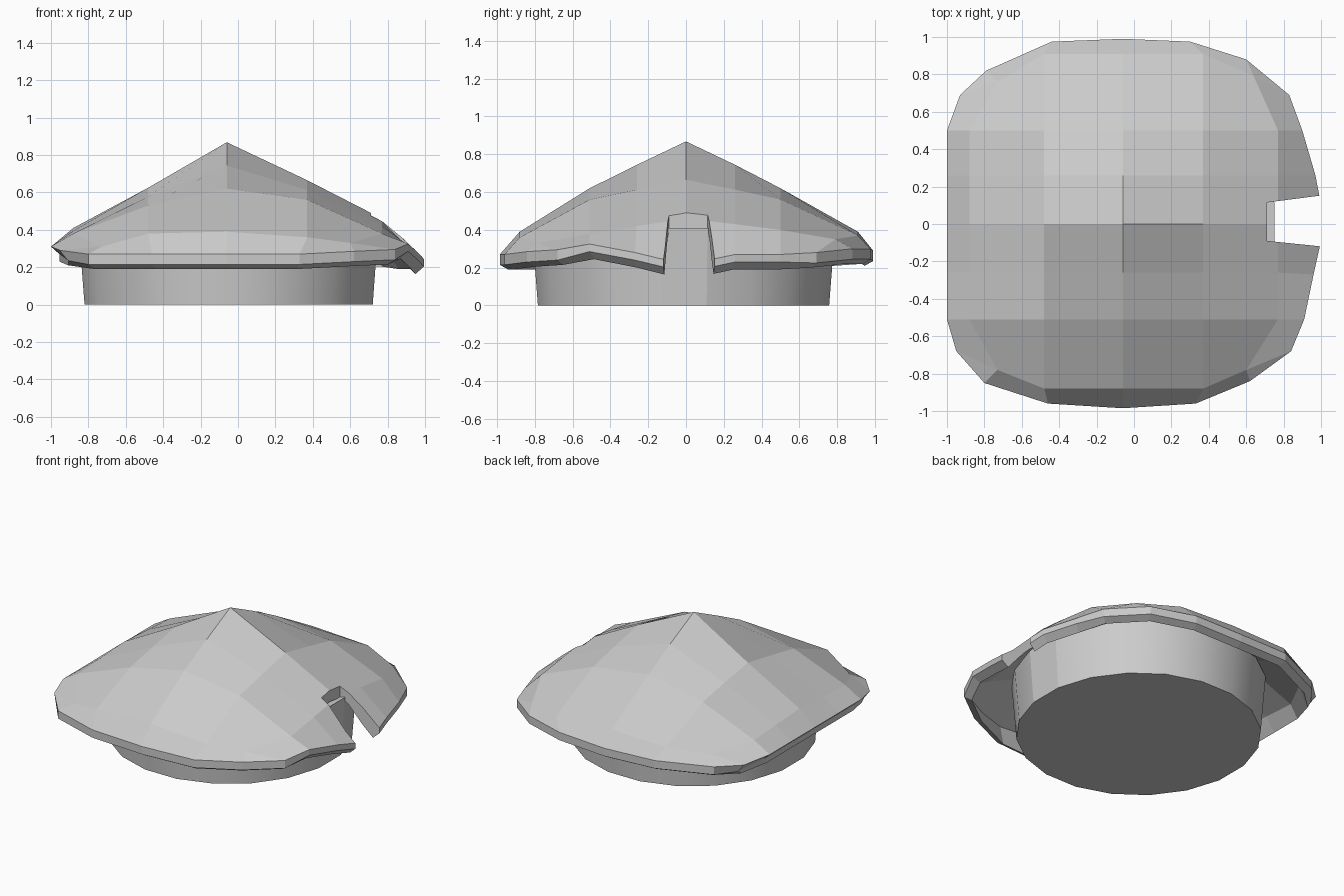
import bpy, bmesh, math

if "Cube" in bpy.data.objects:
    bpy.data.objects.remove(bpy.data.objects["Cube"])


def make_object(name, verts, faces):
    mesh = bpy.data.meshes.new(name)
    mesh.from_pydata(verts, [], faces)
    bm = bmesh.new()
    bm.from_mesh(mesh)
    bmesh.ops.recalc_face_normals(bm, faces=bm.faces)
    bm.to_mesh(mesh)
    bm.free()
    obj = bpy.data.objects.new(name, mesh)
    bpy.context.collection.objects.link(obj)
    return obj


def mid(a, b):
    return [(p + q) / 2 for p, q in zip(a, b)]


# Roof: height grid for the sloping top
xs = [-0.88, -0.48, -0.06, 0.37, 0.77]
row_a = [0.38, 0.53, 0.62, 0.56, 0.38]
row_mid = [0.41, 0.625, 0.868, 0.665, 0.46]
row_b = [0.38, 0.54, 0.62, 0.56, 0.40]
ys = [-0.88, -0.51, -0.26, 0, 0.26, 0.50, 0.91]
heights = [[0.31, 0.38, 0.39, 0.36, 0.33], row_a, mid(row_a, row_mid), row_mid,
           mid(row_mid, row_b), row_b, [0.34, 0.38, 0.39, 0.37, 0.35]]
NX, NY = len(xs), len(ys)
top = [(x, y, z) for y, hs in zip(ys, heights) for x, z in zip(xs, hs)]
# pull the grid corners in
for idx, (x, y) in {0: (-0.73, -0.78), NX - 1: (0.60, -0.78),
                    NX * (NY - 1): (-0.73, 0.76), NX * NY - 1: (0.64, 0.79)}.items():
    top[idx] = (x, y, top[idx][2])

# Roof: eave outline, anticlockwise from the front left
rim = [(-0.46, -0.96, 0.27), (-0.06, -0.985, 0.27), (0.33, -0.96, 0.27),
       (0.62, -0.84, 0.285), (0.84, -0.68, 0.295),
       (0.91, -0.51, 0.325), (0.96, -0.27, 0.28), (1.02, 0, 0.215),
       (0.97, 0.26, 0.27), (0.90, 0.50, 0.27),
       (0.83, 0.69, 0.28), (0.60, 0.88, 0.30),
       (0.30, 0.975, 0.30), (-0.06, 0.99, 0.29), (-0.44, 0.975, 0.30),
       (-0.79, 0.82, 0.29), (-0.93, 0.69, 0.29),
       (-1, 0.50, 0.31), (-1, 0.26, 0.31), (-1, 0, 0.31), (-1, -0.26, 0.31),
       (-1, -0.51, 0.31), (-0.95, -0.68, 0.29), (-0.80, -0.85, 0.27)]
# grid border walked to match the rim, each corner used twice
front = list(range(1, NX - 1))
right = [j * NX + NX - 1 for j in range(1, NY - 1)]
back = [NX * (NY - 1) + i for i in reversed(front)]
left = [j * NX for j in range(NY - 2, 0, -1)]
c_fr, c_br, c_bl = NX - 1, NX * NY - 1, NX * (NY - 1)
border = front + [c_fr] * 2 + right + [c_br] * 2 + back + [c_bl] * 2 + left + [0, 0]

N, G = len(rim), NX * NY
lip = [(x * (0.955 if x < -0.9 else 1), y, z - (0.055 if abs(y) > 0.55 else 0.04))
       for x, y, z in rim]
inner = [(x * 0.955, y * 0.955, z - 0.08) for x, y, z in rim]
under = [(x, y, z - 0.08) for x, y, z in top]
verts = top + rim + lip + inner + under
rim0, lip0, inner0, under0 = G, G + N, G + 2 * N, G + 3 * N

faces = []
for base in (0, under0):
    for j in range(NY - 1):
        for i in range(NX - 1):
            a = base + j * NX + i
            faces.append((a, a + 1, a + NX + 1, a + NX))


def bridge(a, b):
    for k in range(N):
        m = (k + 1) % N
        faces.append(tuple(dict.fromkeys((a[k], b[k], b[m], a[m]))))


loops = [border] + [list(range(s, s + N)) for s in (rim0, lip0, inner0)]
loops.append([under0 + v for v in border])
for a, b in zip(loops, loops[1:]):
    bridge(a, b)
roof = make_object("roof", verts, faces)

# Doorway notch cut through the eave
plan = [(0.71, -0.09), (1.10, -0.13), (1.10, 0.165), (0.71, 0.115)]
cutter = make_object("notch_cutter",
                     [(x, y, z) for z in (0.05, 0.9) for x, y in plan],
                     [(3, 2, 1, 0), (4, 5, 6, 7)]
                     + [(k, (k + 1) % 4, 4 + (k + 1) % 4, 4 + k) for k in range(4)])
cutter.hide_render = True
mod = roof.modifiers.new("notch", 'BOOLEAN')
mod.operation, mod.solver, mod.object = 'DIFFERENCE', 'EXACT', cutter
bpy.context.view_layer.objects.active = roof
bpy.ops.object.modifier_apply(modifier=mod.name)
bpy.data.objects.remove(cutter)

# Round wall, slightly flared, with one facet raised as the door panel
S = 20
angles = [math.pi * (2 * k - 1) / S for k in range(S)]
ring = [[(-0.05 + r * math.cos(t), -0.013 + r * math.sin(t), z if k > 1 else zd)
         for k, t in enumerate(angles)]
        for r, z, zd in ((0.78, 0, 0), (0.81, 0.38, 0.41))]
wall = make_object("wall", ring[0] + ring[1],
                   [tuple(range(S)), tuple(range(S, 2 * S))]
                   + [(k, (k + 1) % S, S + (k + 1) % S, S + k) for k in range(S)])
bpy.ops.object.select_all(action='DESELECT')
wall.select_set(True)
bpy.context.view_layer.objects.active = wall
bpy.ops.object.shade_smooth_by_angle(angle=math.radians(30))
# crisp edges on the door panel
for e in wall.data.edges:
    if set(e.vertices) in ({0, S}, {1, S + 1}):
        e.use_edge_sharp = True
